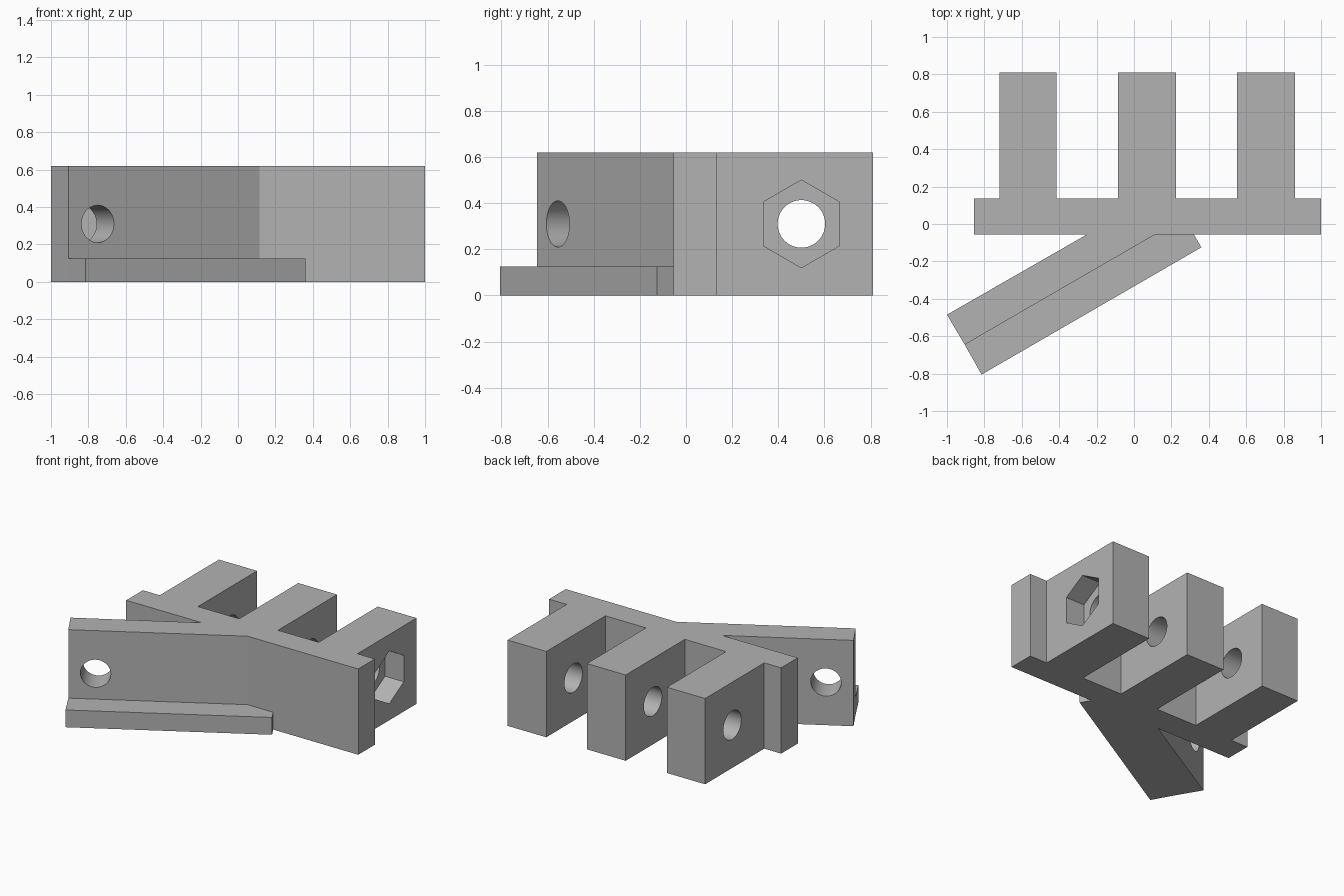
import bpy, bmesh
from math import radians
from mathutils import Matrix, Vector

cube = bpy.data.objects.get("Cube")
if cube:
    bpy.data.objects.remove(cube, do_unlink=True)

HEIGHT, LEDGE_H, MID = 0.62, 0.125, 0.31
FRONT, BACK, TIP = -0.055, 0.135, 0.81
PRONGS = [(-0.72, -0.415), (-0.085, 0.225), (0.55, 0.86)]

grey = bpy.data.materials.new("plain grey")
grey.use_nodes = True
grey.diffuse_color = (0.45, 0.45, 0.45, 1)
grey.node_tree.nodes["Principled BSDF"].inputs["Base Color"].default_value = (0.45, 0.45, 0.45, 1)


def make_object(name, bm):
    bmesh.ops.recalc_face_normals(bm, faces=bm.faces)
    mesh = bpy.data.meshes.new(name)
    bm.to_mesh(mesh)
    bm.free()
    mesh.materials.append(grey)
    obj = bpy.data.objects.new(name, mesh)
    bpy.context.collection.objects.link(obj)
    return obj


def extrude_outline(name, points, height):
    bm = bmesh.new()
    face = bm.faces.new([bm.verts.new((x, y, 0)) for x, y in points])
    top = bmesh.ops.extrude_face_region(bm, geom=[face])["geom"]
    verts = [v for v in top if isinstance(v, bmesh.types.BMVert)]
    bmesh.ops.translate(bm, verts=verts, vec=(0, 0, height))
    return make_object(name, bm)


def activate(obj):
    bpy.ops.object.select_all(action='DESELECT')
    obj.select_set(True)
    bpy.context.view_layer.objects.active = obj


def drill(obj, centre, axis, radius, length, sides):
    """Cut a prism-shaped hole centred on a point along an axis."""
    bm = bmesh.new()
    turn = Vector(axis).to_track_quat('Z', 'Y').to_matrix().to_4x4()
    bmesh.ops.create_cone(bm, cap_ends=True, segments=sides, radius1=radius, radius2=radius,
                          depth=length, matrix=Matrix.Translation(centre) @ turn)
    cutter = make_object("hole_cutter", bm)
    cutter.hide_render = True
    mod = obj.modifiers.new("hole", 'BOOLEAN')
    mod.operation, mod.solver, mod.object = 'DIFFERENCE', 'EXACT', cutter
    activate(obj)
    bpy.ops.object.modifier_apply(modifier=mod.name)
    bpy.data.objects.remove(cutter, do_unlink=True)


# Full-height body: slanted arm, cross plate and three prongs
outline = [(-1, -0.485), (-0.905, -0.645), (0.115, FRONT), (1, FRONT), (1, BACK)]
for left, right in reversed(PRONGS):
    outline += [(right, BACK), (right, TIP), (left, TIP), (left, BACK)]
outline += [(-0.855, BACK), (-0.855, FRONT), (-0.25, FRONT)]
body = extrude_outline("bracket_body", outline, HEIGHT)

# Bolt hole through all prongs, with a hexagonal nut pocket in the outer one
drill(body, (0, 0.5, MID), (1, 0, 0), 0.103, 3, 64)
drill(body, (0.86, 0.5, MID), (1, 0, 0), 0.19, 0.3, 6)

# Hole through the slanted arm, square to its face
arm_normal = Matrix.Rotation(radians(30), 3, 'Z') @ Vector((0, 1, 0))
drill(body, (-0.75, -0.555, MID), arm_normal, 0.1, 0.6, 64)
activate(body)
bpy.ops.object.shade_smooth_by_angle(angle=radians(30))

# Low ledge along the foot of the arm
extrude_outline("arm_ledge", [(-0.905, -0.645), (-0.815, -0.805), (0.36, -0.125),
                              (0.32, FRONT), (0.115, FRONT)], LEDGE_H)
